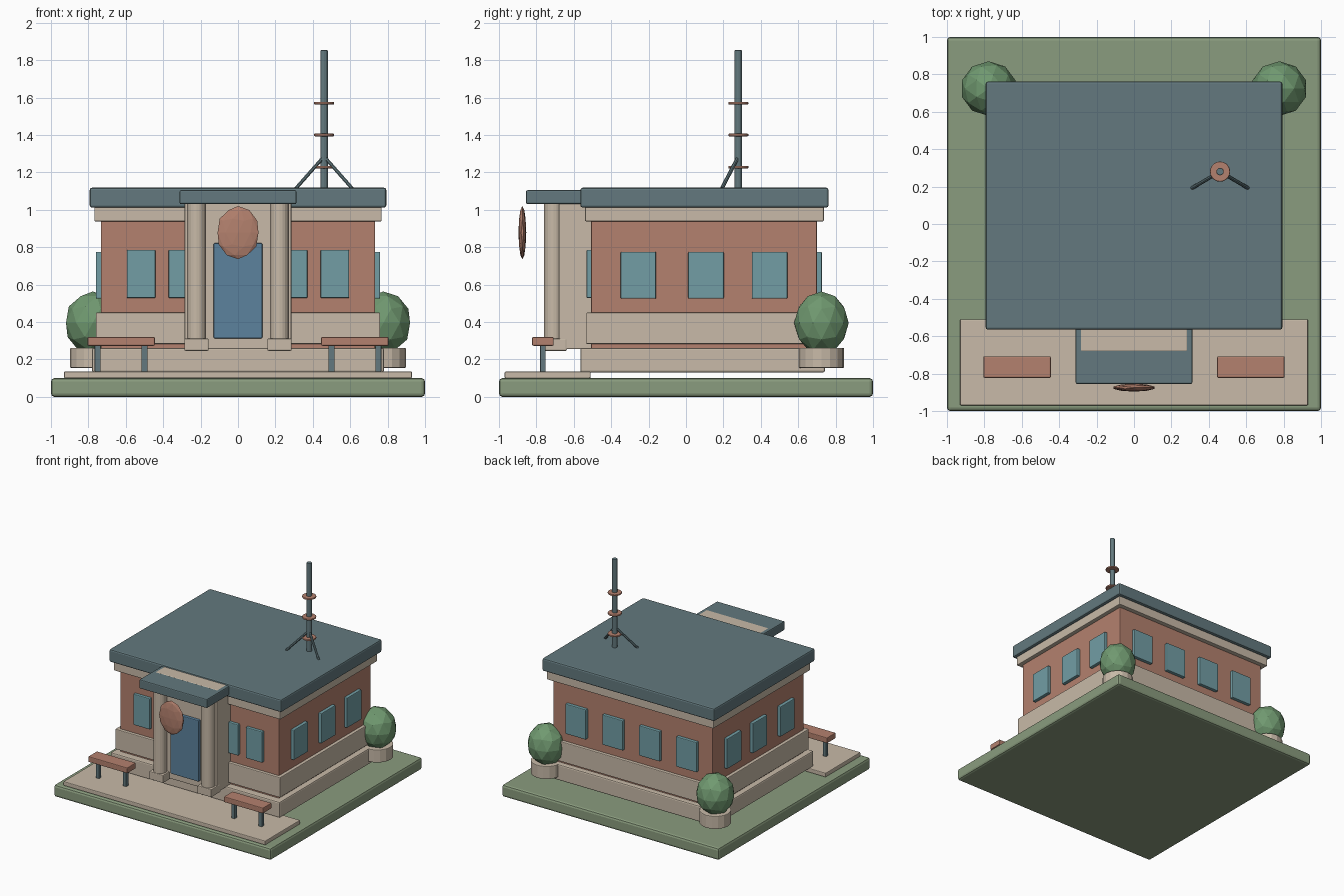
import bpy
import math
from mathutils import Vector

cube = bpy.data.objects.get("Cube")
if cube:
    bpy.data.objects.remove(cube, do_unlink=True)


def linear(c):
    c /= 255
    return c / 12.92 if c <= 0.04045 else ((c + 0.055) / 1.055) ** 2.4


def material(name, r, g, b):
    m = bpy.data.materials.new(name)
    m.use_nodes = True
    col = (linear(r), linear(g), linear(b), 1)
    m.diffuse_color = col
    node = next(n for n in m.node_tree.nodes if n.type == 'BSDF_PRINCIPLED')
    node.inputs["Base Color"].default_value = col
    node.inputs["Roughness"].default_value = 0.8
    return m


LAWN = material("lawn green", 138, 156, 126)
LEAF = material("leaf green", 112, 153, 112)
STONE = material("cream stone", 200, 186, 168)
BRICK = material("terracotta brick", 180, 129, 110)
SLATE = material("slate grey", 99, 121, 126)
GLASS = material("teal glass", 114, 158, 165)
BLUE = material("door blue", 92, 130, 158)


def finish(name, mat, bevel=0.0):
    ob = bpy.context.object
    ob.name = name
    ob.data.name = name
    ob.data.materials.append(mat)
    if bevel:
        mod = ob.modifiers.new("soft edges", 'BEVEL')
        mod.width = bevel
        mod.segments = 2
        mod.limit_method = 'ANGLE'
    return ob


def box(name, mat, x, y, z, bevel=0.006):
    """Box from (min, max) pairs on each axis."""
    spans = (x, y, z)
    bpy.ops.mesh.primitive_cube_add(size=1, location=[(a + b) / 2 for a, b in spans])
    ob = bpy.context.object
    size = [b - a for a, b in spans]
    for v in ob.data.vertices:
        v.co = [c * s for c, s in zip(v.co, size)]
    return finish(name, mat, bevel)


def rod(name, mat, start, end, radius, sides=16, bevel=0.0):
    """Cylinder between two points."""
    a, b = Vector(start), Vector(end)
    bpy.ops.mesh.primitive_cylinder_add(vertices=sides, radius=radius,
                                        depth=(b - a).length, location=(a + b) / 2)
    bpy.context.object.rotation_euler = (b - a).to_track_quat('Z', 'Y').to_euler()
    return finish(name, mat, bevel)


def blob(name, mat, centre, radii):
    """Faceted ellipsoid."""
    bpy.ops.mesh.primitive_ico_sphere_add(subdivisions=2, radius=1, location=centre)
    for v in bpy.context.object.data.vertices:
        v.co = [c * r for c, r in zip(v.co, radii)]
    return finish(name, mat)


def around(c, w):
    return (c - w / 2, c + w / 2)


# Ground
box("lawn", LAWN, (-1, 1), (-1, 1), (0, 0.1), 0.018)
box("front_paving", STONE, (-0.93, 0.93), (-0.97, -0.51), (0.1, 0.135))

# Main building, stacked from the plinth to the roof
box("plinth", STONE, (-0.78, 0.78), (-0.565, 0.743), (0.13, 0.262), 0.01)
box("brick_walls", BRICK, (-0.733, 0.733), (-0.507, 0.7), (0.2, 1.0))
box("wall_base_band", STONE, (-0.76, 0.76), (-0.533, 0.727), (0.282, 0.45))
box("cornice", STONE, (-0.768, 0.768), (-0.54, 0.737), (0.938, 1.02))
box("roof_slab", SLATE, (-0.793, 0.793), (-0.565, 0.762), (1.012, 1.118), 0.012)

# Windows on all four walls
for i, x in enumerate((-0.518, -0.295, 0.295, 0.518)):
    box(f"front_window_{i}", GLASS, around(x, 0.153), (-0.532, -0.5), (0.528, 0.786))
for i, x in enumerate((-0.51, -0.17, 0.17, 0.51)):
    box(f"back_window_{i}", GLASS, around(x, 0.19), (0.69, 0.727), (0.525, 0.775))
for side, s in (("left", 1), ("right", -1)):
    for i, y in enumerate((-0.255, 0.107, 0.447)):
        box(f"{side}_window_{i}", GLASS, sorted((s * 0.72, s * 0.76)),
            around(y, 0.19), (0.525, 0.775))

# Entrance porch
box("porch_body", STONE, (-0.285, 0.285), (-0.68, -0.5), (0.255, 1.107))
box("porch_roof", SLATE, (-0.312, 0.312), (-0.855, -0.54), (1.03, 1.105), 0.008)
box("front_door", BLUE, (-0.13, 0.13), (-0.705, -0.67), (0.312, 0.822))
blob("oval_sign", BRICK, (0, -0.875, 0.878), (0.115, 0.021, 0.142))

# Paired parts: columns, benches and planted tubs
for side, s in (("left", 1), ("right", -1)):
    cx = s * 0.222
    rod(f"{side}_column", STONE, (cx, -0.708, 0.28), (cx, -0.708, 1.035), 0.051, 20)
    box(f"{side}_column_base", STONE, around(cx, 0.13), around(-0.7, 0.125), (0.246, 0.312))

    bx = s * 0.625
    box(f"{side}_bench_seat", BRICK, around(bx, 0.36), around(-0.765, 0.115), (0.273, 0.32))
    for i, dx in enumerate((-0.125, 0.125)):
        box(f"{side}_bench_leg_{i}", SLATE, around(bx + dx, 0.032),
            around(-0.765, 0.03), (0.135, 0.28), 0.003)

    px, py = s * 0.777, 0.724
    rod(f"{side}_planter", STONE, (px, py, 0.155), (px, py, 0.262), 0.121, 16, 0.005)
    blob(f"{side}_bush", LEAF, (px, py, 0.395), (0.15, 0.146, 0.168))

# Roof mast with collars and two braces
mx, my = 0.46, 0.28
rod("mast", SLATE, (mx, my, 1.1), (mx, my, 1.853), 0.02, 12, 0.003)
for i, z in enumerate((1.228, 1.4, 1.57)):
    rod(f"mast_collar_{i}", BRICK, (mx, my, z - 0.007), (mx, my, z + 0.007), 0.054, 20, 0.005)
for i, dx in enumerate((-0.15, 0.15)):
    rod(f"mast_brace_{i}", SLATE, (mx, my, 1.285), (mx + dx, my - 0.088, 1.115), 0.01, 8)
